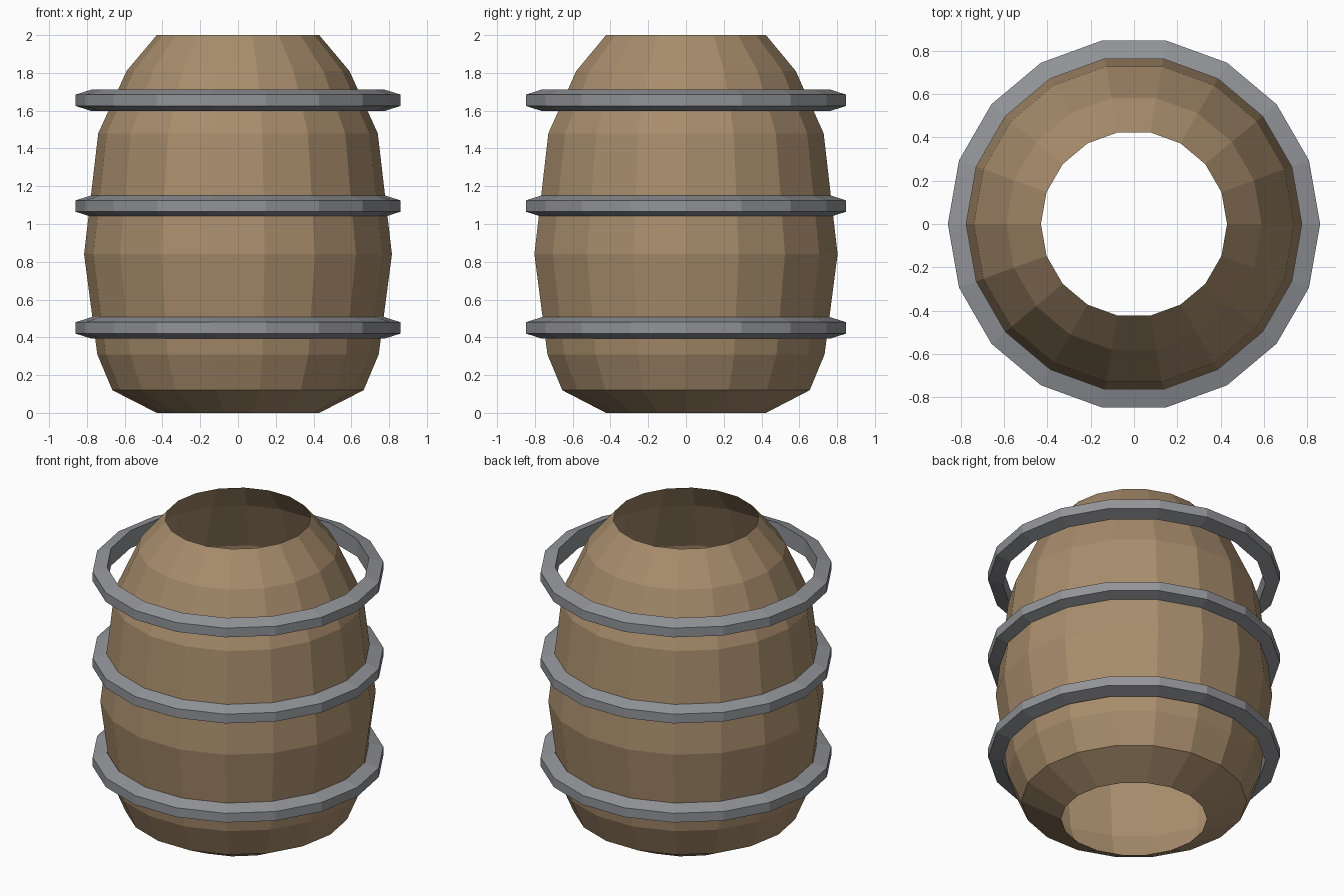
import bpy, bmesh, math

cube = bpy.data.objects.get("Cube")
if cube:
    bpy.data.objects.remove(cube, do_unlink=True)

SIDES = 18


def make_material(name, rgb):
    mat = bpy.data.materials.new(name)
    mat.use_nodes = True
    color = (*rgb, 1.0)
    mat.diffuse_color = color
    mat.node_tree.nodes["Principled BSDF"].inputs["Base Color"].default_value = color
    return mat


def lathe(name, profile, mat, closed=False, z=0.0):
    """Turn a (radius, height) profile around the z axis with flat facets."""
    bm = bmesh.new()
    loops = []
    for r, h in profile:
        angles = [math.tau * i / SIDES for i in range(SIDES)]
        loops.append([bm.verts.new((r * math.cos(a), r * math.sin(a), h)) for a in angles])
    pairs = list(zip(loops, loops[1:]))
    if closed:
        pairs.append((loops[-1], loops[0]))
    for low, high in pairs:
        for i in range(SIDES):
            j = (i + 1) % SIDES
            bm.faces.new((low[i], low[j], high[j], high[i]))
    mesh = bpy.data.meshes.new(name)
    bm.to_mesh(mesh)
    bm.free()
    mesh.materials.append(mat)
    obj = bpy.data.objects.new(name, mesh)
    obj.location.z = z
    bpy.context.collection.objects.link(obj)
    return obj


wood = make_material("brown wood", (0.39, 0.265, 0.15))
iron = make_material("grey iron", (0.29, 0.295, 0.315))

# Open barrel shell
lathe("barrel_body", [(0.43, 0), (0.665, 0.12), (0.745, 0.31), (0.815, 0.84),
                      (0.74, 1.48), (0.59, 1.81), (0.43, 2)], wood)

# Three equal hoops, tapered towards the outer rim
hoop = [(0.775, -0.057), (0.86, -0.03), (0.86, 0.03), (0.775, 0.057)]
for name, height in (("lower_hoop", 0.45), ("middle_hoop", 1.095), ("upper_hoop", 1.655)):
    lathe(name, hoop, iron, closed=True, z=height)
